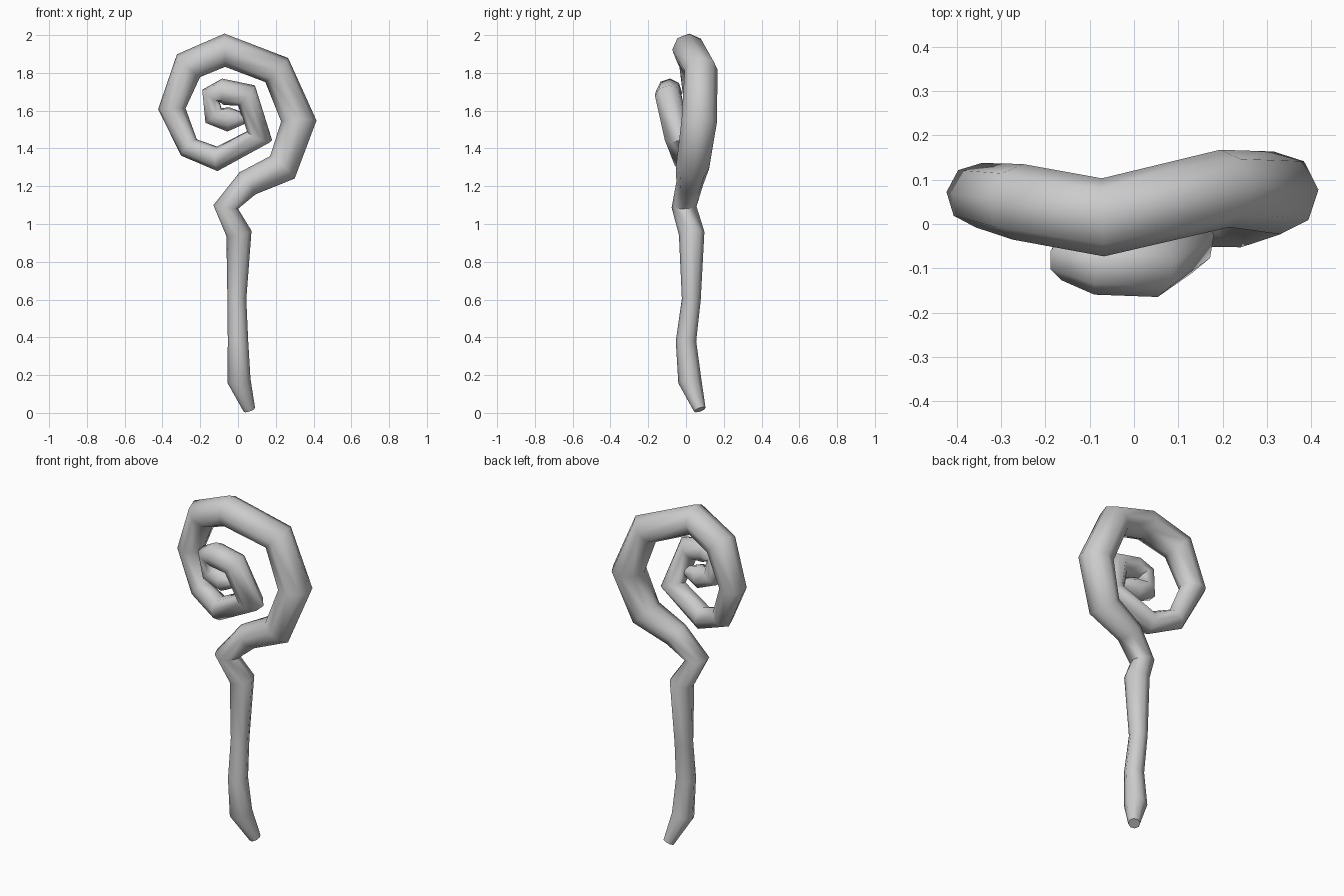
import bpy
import math

cube = bpy.data.objects.get("Cube")
if cube:
    bpy.data.objects.remove(cube, do_unlink=True)

# Single grey material
grey = bpy.data.materials.new("plain_grey")
grey.use_nodes = True
colour = (0.6, 0.6, 0.6, 1)
grey.diffuse_color = colour
grey.node_tree.nodes["Principled BSDF"].inputs["Base Color"].default_value = colour

# Centre line of the shaft and its spiral head: x, y, z, radius
path = [
    (.06, .073, .017, .032), (.005, .02, .17, .062), (0, 0, .38, .054),
    (-.006, .028, .6, .05), (.005, .03, .95, .068), (-.065, -.01, 1.09, .066),
    (.05, .02, 1.215, .072), (.235, .035, 1.3, .088), (.322, .07, 1.545, .094),
    (.205, .08, 1.815, .088), (-.07, .015, 1.92, .088), (-.262, .05, 1.838, .086),
    (-.35, .065, 1.61, .073), (-.26, .035, 1.405, .06), (-.11, -.005, 1.345, .066),
    (.115, -.045, 1.465, .072), (.045, -.095, 1.68, .07), (-.08, -.09, 1.7, .07),
    (-.145, -.075, 1.68, .055), (-.13, -.06, 1.575, .06), (-.05, -.06, 1.553, .066),
    (.035, -.06, 1.56, .03),
]

# Sweep an octagon along the centre line
curve = bpy.data.curves.new("spiral_staff_path", "CURVE")
curve.dimensions = "3D"
curve.twist_mode = "MINIMUM"
curve.bevel_depth = 1
curve.bevel_resolution = 2
curve.use_fill_caps = True
spline = curve.splines.new("POLY")
spline.points.add(len(path) - 1)
for point, (x, y, z, radius) in zip(spline.points, path):
    point.co = (x, y, z, 1)
    point.radius = radius
staff = bpy.data.objects.new("spiral_staff", curve)
bpy.context.collection.objects.link(staff)

# Turn it into a smooth shaded mesh with crisp end caps
bpy.ops.object.select_all(action="DESELECT")
staff.select_set(True)
bpy.context.view_layer.objects.active = staff
bpy.ops.object.convert(target="MESH")
staff = bpy.context.object
staff.data.materials.clear()
staff.data.materials.append(grey)
bpy.ops.object.shade_smooth_by_angle(angle=math.radians(60))
